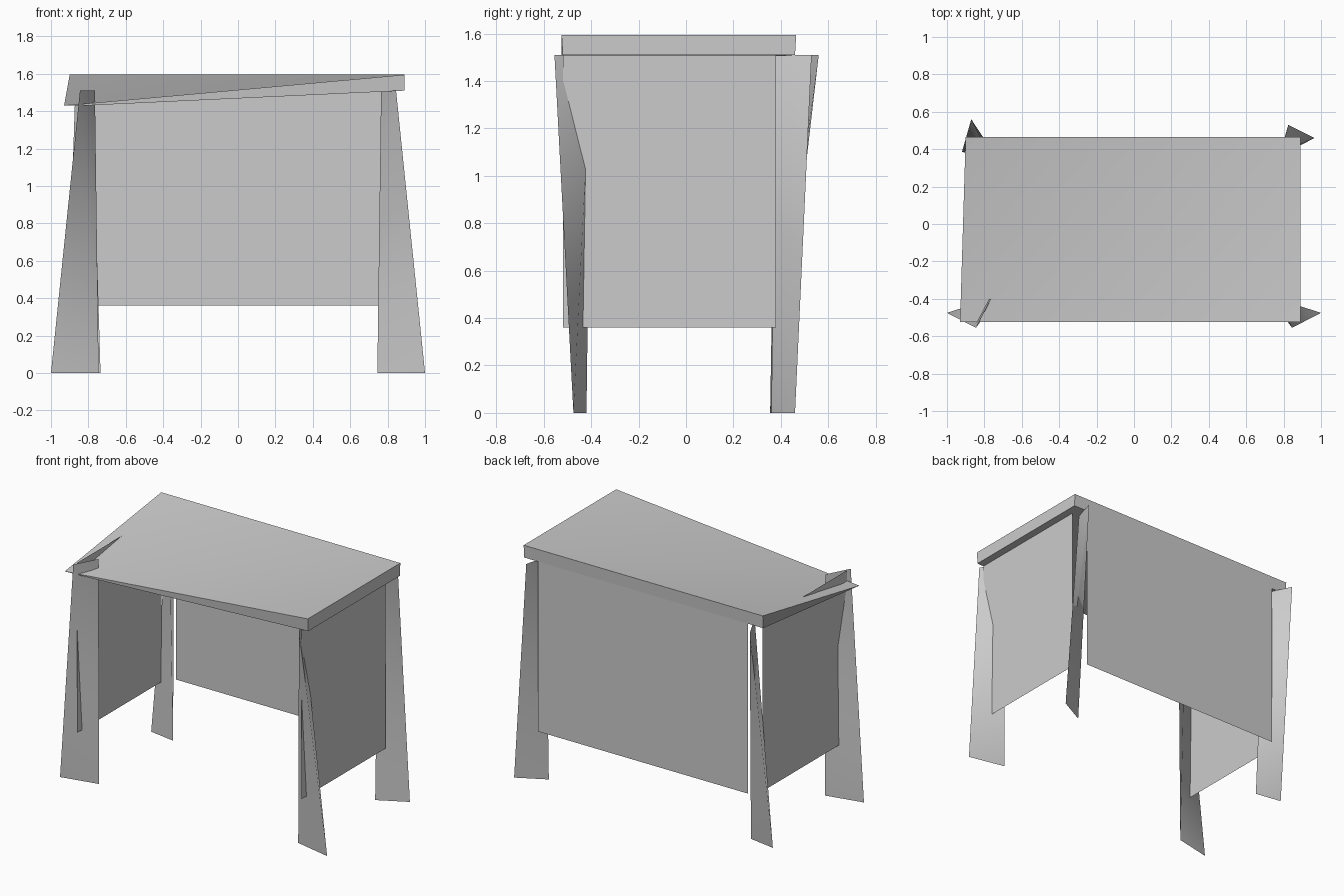
import bpy

if "Cube" in bpy.data.objects:
    bpy.data.objects.remove(bpy.data.objects["Cube"])


def mesh_object(name, verts, faces, smooth_angle=0.5):
    mesh = bpy.data.meshes.new(name)
    mesh.from_pydata(verts, [], faces)
    obj = bpy.data.objects.new(name, mesh)
    bpy.context.collection.objects.link(obj)
    bpy.ops.object.select_all(action='DESELECT')
    obj.select_set(True)
    bpy.context.view_layer.objects.active = obj
    bpy.ops.object.shade_smooth_by_angle(angle=smooth_angle)
    return obj


def leg(name, outer_foot, inner_foot, outer_top, inner_top):
    """Thin twisted wedge: an edge on the floor turned into an edge under the top."""
    verts = [(*outer_foot, 0), (*inner_foot, 0), (*outer_top, 1.51), (*inner_top, 1.51)]
    faces = [(0, 2, 3), (0, 3, 1), (1, 2, 0), (1, 3, 2)]
    return mesh_object(name, verts, faces, smooth_angle=1.2)


# front legs, mirrored
for side, s in (("left", -1), ("right", 1)):
    leg("front_leg_" + side, (s * 1.0, -0.475), (s * 0.745, -0.42),
        (s * 0.845, -0.555), (s * 0.765, -0.40))

# back legs, each twisted differently
leg("back_leg_left", (-0.92, 0.385), (-0.735, 0.355), (-0.87, 0.56), (-0.78, 0.38))
leg("back_leg_right", (0.965, 0.46), (0.775, 0.36), (0.825, 0.53), (0.785, 0.38))

# side panels, mirrored
z0, z1 = 0.36, 1.51
for side, s in (("left", -1), ("right", 1)):
    x = s * 0.84
    mesh_object("side_panel_" + side,
                [(x, -0.52, z0), (x, 0.38, z0), (x, 0.38, z1), (x, -0.52, z1)],
                [(0, 1, 2, 3)])

# back panel, flush with the back edge of the top
x, y = 0.785, 0.46
mesh_object("back_panel", [(-x, y, z0), (x, y, z0), (x, y, z1), (-x, y, z1)],
            [(0, 1, 2, 3)])

# table top with a drooping front left corner, folded towards the back right corner
top = [(-0.93, -0.525, 1.43), (0.89, -0.525, 1.595), (0.89, 0.465, 1.595), (-0.90, 0.465, 1.595)]
under = [(-0.82, -0.52, 1.43), (0.89, -0.52, 1.51), (0.89, 0.46, 1.51), (-0.90, 0.46, 1.51)]
mesh_object("table_top", top + under,
            [(0, 1, 2), (0, 2, 3), (4, 6, 5), (4, 7, 6),
             (0, 4, 5, 1), (1, 5, 6, 2), (2, 6, 7, 3), (3, 7, 4, 0)])
